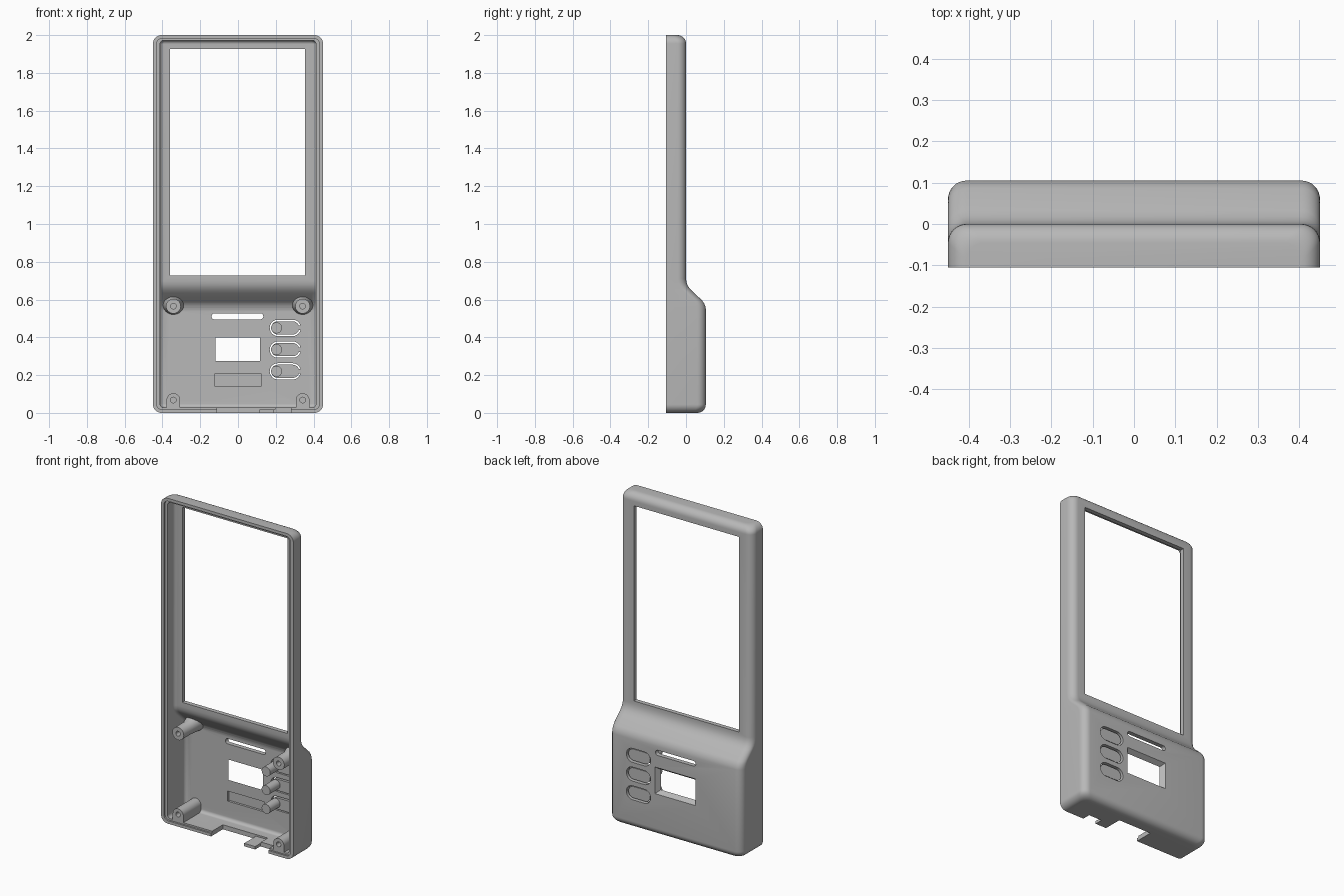
import bpy, bmesh
from math import sin, cos, pi

cube = bpy.data.objects.get("Cube")
if cube:
    bpy.data.objects.remove(cube, do_unlink=True)

grey = bpy.data.materials.new("mid grey plastic")
grey.use_nodes = True
grey.diffuse_color = (0.48, 0.48, 0.48, 1)
grey.node_tree.nodes["Principled BSDF"].inputs["Base Color"].default_value = (0.48, 0.48, 0.48, 1)

FRONT = -0.105
STEPS = 8


def loft(name, rings):
    """Solid skinned over closed rings of equal point count."""
    bm = bmesh.new()
    rows = [[bm.verts.new(p) for p in ring] for ring in rings]
    n = len(rows[0])
    for a, b in zip(rows, rows[1:]):
        for i in range(n):
            j = (i + 1) % n
            bm.faces.new((a[i], a[j], b[j], b[i]))
    bm.faces.new(rows[0])
    bm.faces.new(rows[-1])
    bmesh.ops.recalc_face_normals(bm, faces=bm.faces)
    mesh = bpy.data.meshes.new(name)
    bm.to_mesh(mesh)
    bm.free()
    mesh.materials.append(grey)
    obj = bpy.data.objects.new(name, mesh)
    bpy.context.collection.objects.link(obj)
    return obj


def rounded(cx, cz, hw, hh, r, seg=6):
    """Rounded rectangle outline in x and z."""
    pts = []
    for k, (sx, sz) in enumerate(((1, 1), (-1, 1), (-1, -1), (1, -1))):
        for i in range(seg + 1):
            a = (k + i / seg) * pi / 2
            pts.append((cx + sx * (hw - r) + r * cos(a), cz + sz * (hh - r) + r * sin(a)))
    return pts


def prism(name, outline, y0, y1, outline2=None):
    return loft(name, [[(x, y0, z) for x, z in outline],
                       [(x, y1, z) for x, z in (outline2 or outline)]])


def rect(x0, x1, z0, z1):
    return [(x0, z0), (x1, z0), (x1, z1), (x0, z1)]


def disc(x, z, r, seg=32):
    return [(x + r * cos(2 * pi * i / seg), z + r * sin(2 * pi * i / seg)) for i in range(seg)]


def boolean(target, cutter, operation="DIFFERENCE"):
    mod = target.modifiers.new("cut", "BOOLEAN")
    mod.operation, mod.solver, mod.object = operation, "EXACT", cutter
    bpy.context.view_layer.objects.active = target
    bpy.ops.object.modifier_apply(modifier=mod.name)
    bpy.data.objects.remove(cutter, do_unlink=True)


# Back line of the case: deep grip below, slim screen frame above
SHOULDER = [(0.55, 0.105), (0.565, 0.102), (0.58, 0.096), (0.595, 0.086), (0.645, 0.032),
            (0.66, 0.018), (0.675, 0.009), (0.69, 0.003), (0.71, 0.0)]


def body(name, half, z0, z1, r, front, inset=0.0):
    arc = [i / STEPS * pi / 2 for i in range(STEPS + 1)]
    grip, slim = SHOULDER[0][1], SHOULDER[-1][1]
    stations = [(z0 + r * (1 - cos(t)), grip, r * (1 - sin(t))) for t in arc]
    stations += [(z - 0.4 * inset, y, 0) for z, y in SHOULDER]
    stations += [(z1 - r * (1 - cos(t)), slim, r * (1 - sin(t))) for t in reversed(arc)]
    rings = []
    for z, y, shrink in stations:
        w, b = half - shrink, y - inset - shrink
        right = [(w - r + r * sin(t), b - r + r * cos(t), z) for t in arc]
        left = [(-x, yy, z) for x, yy, z in reversed(right)]
        rings.append([(-w, front, z)] + left + right + [(w, front, z)])
    return loft(name, rings)


case = body("case_shell", 0.45, 0, 2, 0.045, FRONT)
cavity = body("cavity_cutter", 0.413, 0.028, 1.972, 0.02, -0.2, 0.027)

# Screw posts are left standing by removing them from the cavity
for s in (-1, 1):
    x = s * 0.342
    boolean(cavity, prism("upper_post", disc(x, 0.565, 0.039), -0.1, 0.2))
    boolean(cavity, prism("upper_post_flare", disc(x, 0.565, 0.039), 0.0, 0.09,
                          disc(x, 0.58, 0.06)))
    boss = [(x + 0.036 * cos(i * pi / 16), 0.068 + 0.036 * sin(i * pi / 16)) for i in range(17)]
    boss += [(x - 0.036, -0.02), (x + 0.036, -0.02)]
    boolean(cavity, prism("lower_boss", boss, -0.1, 0.2))
boolean(case, cavity)

# Stepped lip around the open rim
boolean(case, prism("lip_cutter", rounded(0, 1, 0.43, 0.982, 0.028), -0.2, -0.094))

# Screw holes
for s in (-1, 1):
    for z in (0.565, 0.068):
        boolean(case, prism("screw_hole", disc(s * 0.342, z, 0.015, 20), -0.2, 0.03))

# Large screen opening, small bevelled window, slot and inner pocket
boolean(case, prism("screen_cutter", rect(-0.36, 0.355, 0.727, 1.927), -0.2, 0.2))
boolean(case, prism("window_cutter", rect(-0.12, 0.117, 0.275, 0.4), 0.078, 0.106,
                    rect(-0.14, 0.137, 0.255, 0.42)))
boolean(case, prism("window_through", rect(-0.12, 0.117, 0.275, 0.4), 0.05, 0.09))
boolean(case, prism("slot_cutter", rounded(-0.003, 0.511, 0.137, 0.016, 0.0155), 0.0, 0.2))
boolean(case, prism("pocket_cutter", rect(-0.125, 0.125, 0.143, 0.205), 0.0, 0.092))

# Notches in the bottom wall
boolean(case, prism("wide_notch", rect(-0.11, 0.115, -0.1, 0.05), -0.2, 0.01))
boolean(case, prism("thin_tab_cut", rect(0.11, 0.195, 0.018, 0.05), -0.2, 0.01))
boolean(case, prism("small_notch", rect(0.19, 0.28, -0.1, 0.05), -0.2, -0.055))

# Three sprung buttons with round plungers
parts = [case]
for i, z in enumerate((0.45, 0.335, 0.22), 1):
    boolean(case, prism("button_cutter", rounded(0.25, z, 0.082, 0.043, 0.042), 0.03, 0.2))
    parts.append(prism(f"button_{i}", rounded(0.25, z, 0.074, 0.035, 0.0345), 0.076, 0.096))
    parts.append(prism(f"button_plunger_{i}", disc(0.204, z, 0.029), -0.02, 0.08))
    parts.append(prism(f"button_hinge_{i}", rect(0.318, 0.338, z - 0.012, z + 0.012), 0.079, 0.088))

for obj in parts:
    bpy.ops.object.select_all(action="DESELECT")
    obj.select_set(True)
    bpy.context.view_layer.objects.active = obj
    bpy.ops.object.shade_smooth_by_angle(angle=0.6)
